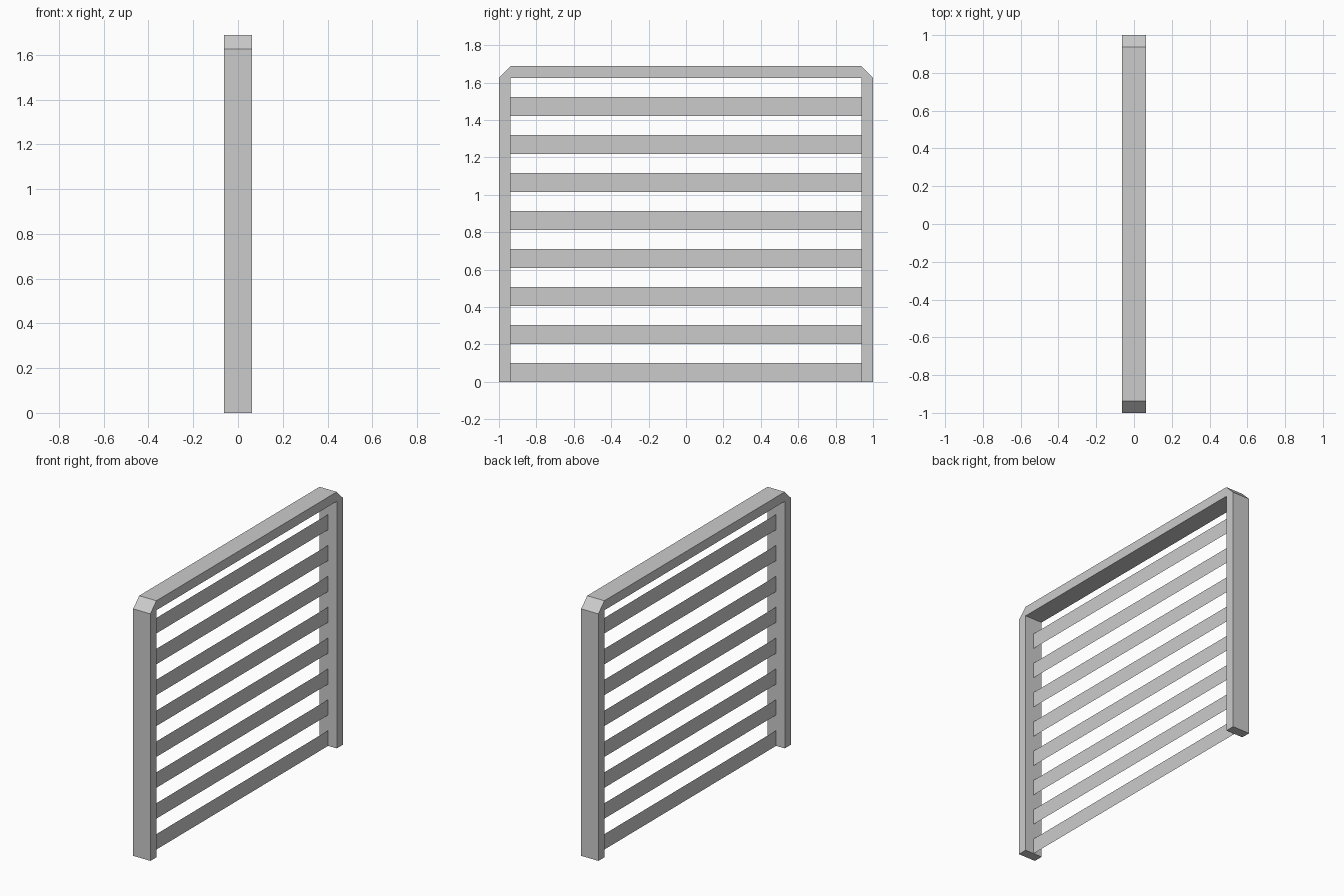
import bpy
import bmesh

if "Cube" in bpy.data.objects:
    bpy.data.objects.remove(bpy.data.objects["Cube"])

HALF_DEPTH = 0.0625   # frame half depth along x
BAR = 0.0625          # frame bar thickness
TOP = 1.6875
SLATS = 8
PITCH = (TOP - BAR) / SLATS


def make_object(name, bm):
    mesh = bpy.data.meshes.new(name)
    bm.to_mesh(mesh)
    bm.free()
    obj = bpy.data.objects.new(name, mesh)
    bpy.context.collection.objects.link(obj)
    return obj


# Outer frame: inverted U profile with chamfered top corners, extruded in x
half = [(1, 0), (1, TOP - BAR), (1 - BAR, TOP)]
inner = [(1 - BAR, TOP - BAR), (1 - BAR, 0)]
outline = (half + [(-y, z) for y, z in reversed(half)]
           + [(-y, z) for y, z in reversed(inner)] + inner)
bm = bmesh.new()
face = bm.faces.new([bm.verts.new((-HALF_DEPTH, y, z)) for y, z in outline])
ext = bmesh.ops.extrude_face_region(bm, geom=[face])
verts = [v for v in ext["geom"] if isinstance(v, bmesh.types.BMVert)]
bmesh.ops.translate(bm, verts=verts, vec=(2 * HALF_DEPTH, 0, 0))
bmesh.ops.recalc_face_normals(bm, faces=bm.faces)
make_object("outer_frame", bm)

# Flat horizontal slats in the middle plane of the frame
for i in range(SLATS):
    z0, z1, w = i * PITCH, (i + 0.5) * PITCH, 1 - BAR
    bm = bmesh.new()
    bm.faces.new([bm.verts.new((0, y, z))
                  for y, z in ((-w, z0), (w, z0), (w, z1), (-w, z1))])
    make_object(f"slat_{i + 1}", bm)
